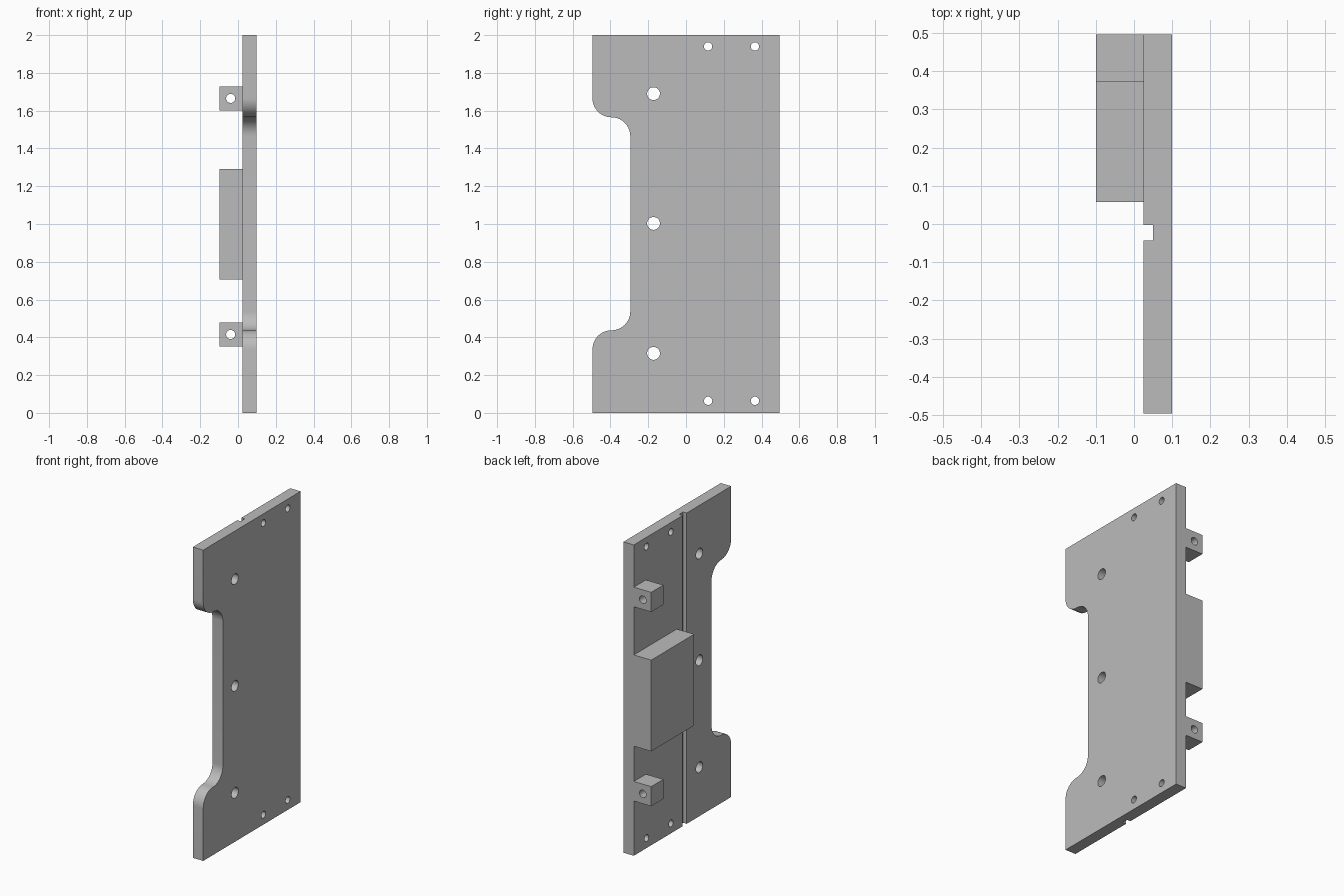
import bpy, bmesh, math
from mathutils import Matrix, Vector

if "Cube" in bpy.data.objects:
    bpy.data.objects.remove(bpy.data.objects["Cube"])

grey = bpy.data.materials.new("plain grey")
grey.use_nodes = True
COLOUR = (0.5, 0.5, 0.5, 1)
grey.diffuse_color = COLOUR
grey.node_tree.nodes["Principled BSDF"].inputs["Base Color"].default_value = COLOUR

BACK, FACE, OUTER = 0.025, 0.099, -0.099   # x of plate rear, plate face, block ends
HALF, TOP = 0.495, 2.0                     # plate half depth and height


def finish(name, bm):
    bmesh.ops.recalc_face_normals(bm, faces=bm.faces)
    mesh = bpy.data.meshes.new(name)
    bm.to_mesh(mesh)
    bm.free()
    mesh.materials.append(grey)
    obj = bpy.data.objects.new(name, mesh)
    bpy.context.collection.objects.link(obj)
    return obj


def box(name, x, y, z):
    bm = bmesh.new()
    size = Matrix.Diagonal((x[1] - x[0], y[1] - y[0], z[1] - z[0], 1))
    centre = Vector((sum(x) / 2, sum(y) / 2, sum(z) / 2))
    bmesh.ops.create_cube(bm, size=1, matrix=Matrix.Translation(centre) @ size)
    return finish(name, bm)


def rod(name, centre, radius, axis):
    bm = bmesh.new()
    turn = Vector((0, 0, 1)).rotation_difference(Vector(axis)).to_matrix().to_4x4()
    bmesh.ops.create_cone(bm, cap_ends=True, segments=40, radius1=radius, radius2=radius,
                          depth=0.4, matrix=Matrix.Translation(centre) @ turn)
    return finish(name, bm)


def cut(target, cutters):
    for cutter in cutters:
        mod = target.modifiers.new("cut", "BOOLEAN")
        mod.operation, mod.solver, mod.object = "DIFFERENCE", "EXACT", cutter
    graph = bpy.context.evaluated_depsgraph_get()
    target_mesh = bpy.data.meshes.new_from_object(target.evaluated_get(graph))
    target.modifiers.clear()
    target.data = target_mesh
    for cutter in cutters:
        bpy.data.objects.remove(cutter)


def arc(y, z, r, start, end, steps=14):
    angles = [math.radians(start + (end - start) * i / steps) for i in range(steps + 1)]
    return [(y + r * math.cos(a), z + r * math.sin(a)) for a in angles]


# Plate outline with a round-cornered notch in the front edge
R, LOW, HIGH = 0.1, 0.437, 1.565
mid = -HALF + R
outline = [(HALF, 0), (HALF, TOP), (-HALF, TOP)]
outline += arc(mid, HIGH + R, R, 180, 270)
outline += arc(mid, HIGH - R, R, 90, 0)[1:]
outline += arc(mid, LOW + R, R, 0, -90)
outline += arc(mid, LOW - R, R, 90, 180)[1:]
outline.append((-HALF, 0))
bm = bmesh.new()
face = bm.faces.new([bm.verts.new((BACK, y, z)) for y, z in outline])
side = bmesh.ops.extrude_face_region(bm, geom=[face])["geom"]
bmesh.ops.translate(bm, vec=(FACE - BACK, 0, 0),
                    verts=[v for v in side if isinstance(v, bmesh.types.BMVert)])
plate = finish("mounting_plate", bm)

# Vertical groove, three large holes and four corner holes
cutters = [box("groove_cutter", (-0.1, 0.05), (-0.043, -0.002), (-0.1, 2.1))]
cutters += [rod("hole_cutter", (0.06, -0.172, z), 0.034, (1, 0, 0)) for z in (0.315, 1.003, 1.69)]
cutters += [rod("hole_cutter", (0.06, y, z), 0.022, (1, 0, 0))
            for y in (0.117, 0.365) for z in (0.064, 1.94)]
cut(plate, cutters)

# Large rear block and two drilled lugs
parts = [plate, box("centre_block", (OUTER, BACK), (0.058, HALF), (0.705, 1.292))]
for name, z in (("lower_lug", 0.415), ("upper_lug", 1.665)):
    lug = box(name, (OUTER, BACK), (0.372, HALF), (z - 0.063, z + 0.063))
    cut(lug, [rod("lug_cutter", (-0.039, 0.43, z), 0.024, (0, 1, 0))])
    parts.append(lug)

# Smooth the curved walls and keep the corners crisp
bpy.ops.object.select_all(action="DESELECT")
for part in parts:
    part.select_set(True)
bpy.context.view_layer.objects.active = plate
bpy.ops.object.shade_smooth_by_angle(angle=math.radians(30))
